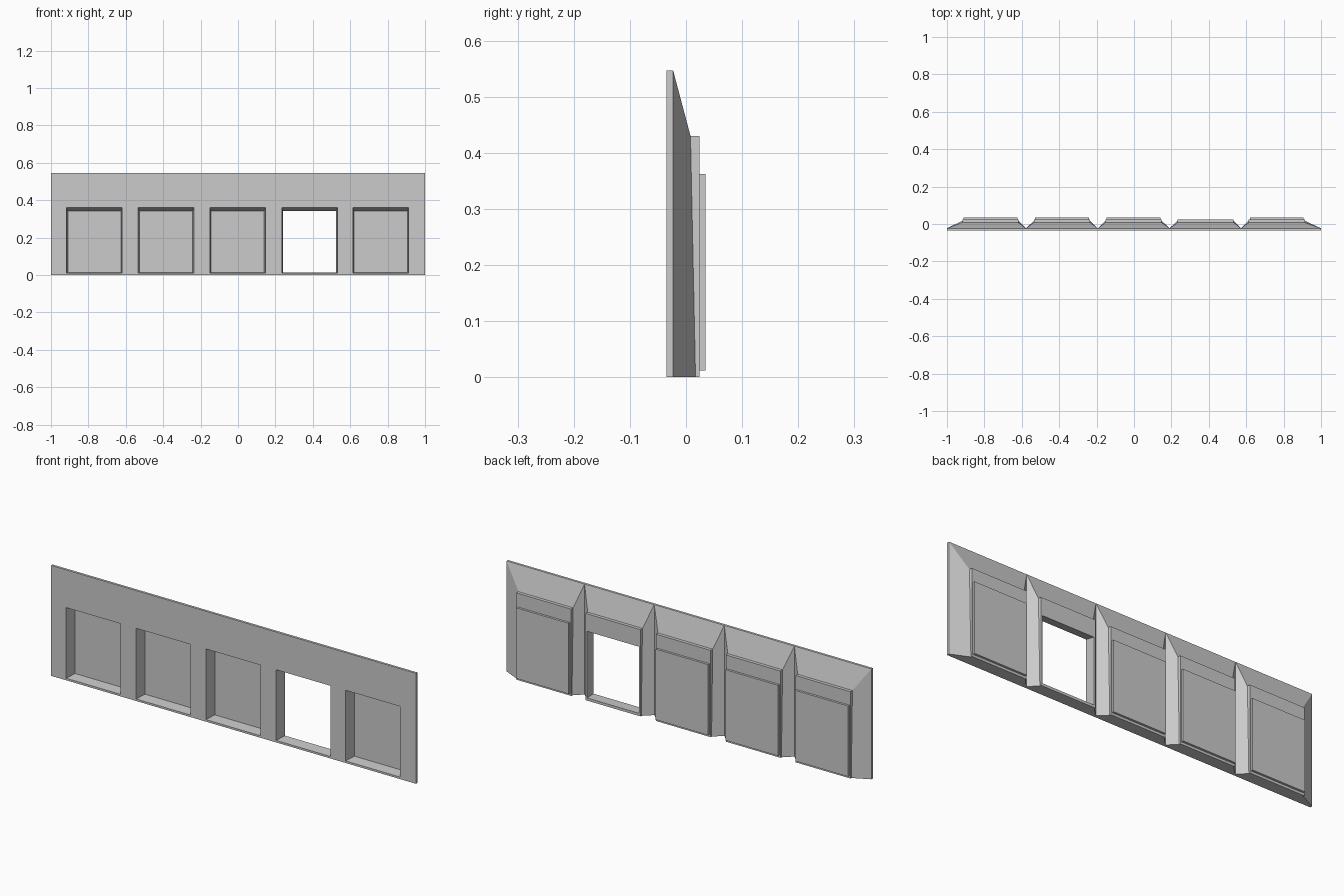
import bpy, bmesh

if "Cube" in bpy.data.objects:
    bpy.data.objects.remove(bpy.data.objects["Cube"])

TOP = 0.547
EDGES = [-1.0, -0.578, -0.194, 0.190, 0.572, 1.0]      # bay boundaries
CENTRES = [-0.768, -0.385, -0.002, 0.383, 0.763]       # opening centres
OPEN_BAY = 3


def make_object(name, bm):
    bmesh.ops.recalc_face_normals(bm, faces=bm.faces)
    me = bpy.data.meshes.new(name)
    bm.to_mesh(me)
    bm.free()
    ob = bpy.data.objects.new(name, me)
    bpy.context.collection.objects.link(ob)
    return ob


def loop(bm, x0, x1, z0, z1, y_low, y_high):
    pts = [(x0, y_low, z0), (x1, y_low, z0), (x1, y_high, z1), (x0, y_high, z1)]
    return [bm.verts.new(p) for p in pts]


# Wall: each bay is a ring of rectangular loops, front opening round to rear opening
bm = bmesh.new()
for i, c in enumerate(CENTRES):
    a, b = EDGES[i], EDGES[i + 1]
    rings = [
        loop(bm, c - 0.149, c + 0.149, 0.010, 0.360, -0.035, -0.035),
        loop(bm, a, b, 0, TOP, -0.035, -0.035),
        loop(bm, a, b, 0, TOP, -0.023, -0.023),
        loop(bm, c - 0.150, c + 0.150, 0, 0.430, 0.017, 0.008),
        loop(bm, c - 0.150, c + 0.150, 0, 0.430, 0.024, 0.024),
        loop(bm, c - 0.142, c + 0.142, 0.013, 0.343, 0.024, 0.024),
    ]
    for r in range(6):
        p, q = rings[r], rings[(r + 1) % 6]
        for k in range(4):
            # skip the internal sides shared by neighbouring bays
            if r == 1 and ((k == 1 and i < 4) or (k == 3 and i > 0)):
                continue
            n = (k + 1) % 4
            bm.faces.new((p[k], p[n], q[n], q[k]))
bmesh.ops.remove_doubles(bm, verts=bm.verts, dist=1e-5)
make_object("wall_with_bays", bm)

# Back panels closing every bay except the open one
for i, c in enumerate(CENTRES):
    if i == OPEN_BAY:
        continue
    bm = bmesh.new()
    bmesh.ops.create_cube(bm, size=1)
    bmesh.ops.scale(bm, vec=(0.288, 0.011, 0.350), verts=bm.verts)
    bmesh.ops.translate(bm, vec=(c, 0.0295, 0.187), verts=bm.verts)
    make_object(f"back_panel_{i + 1}", bm)
